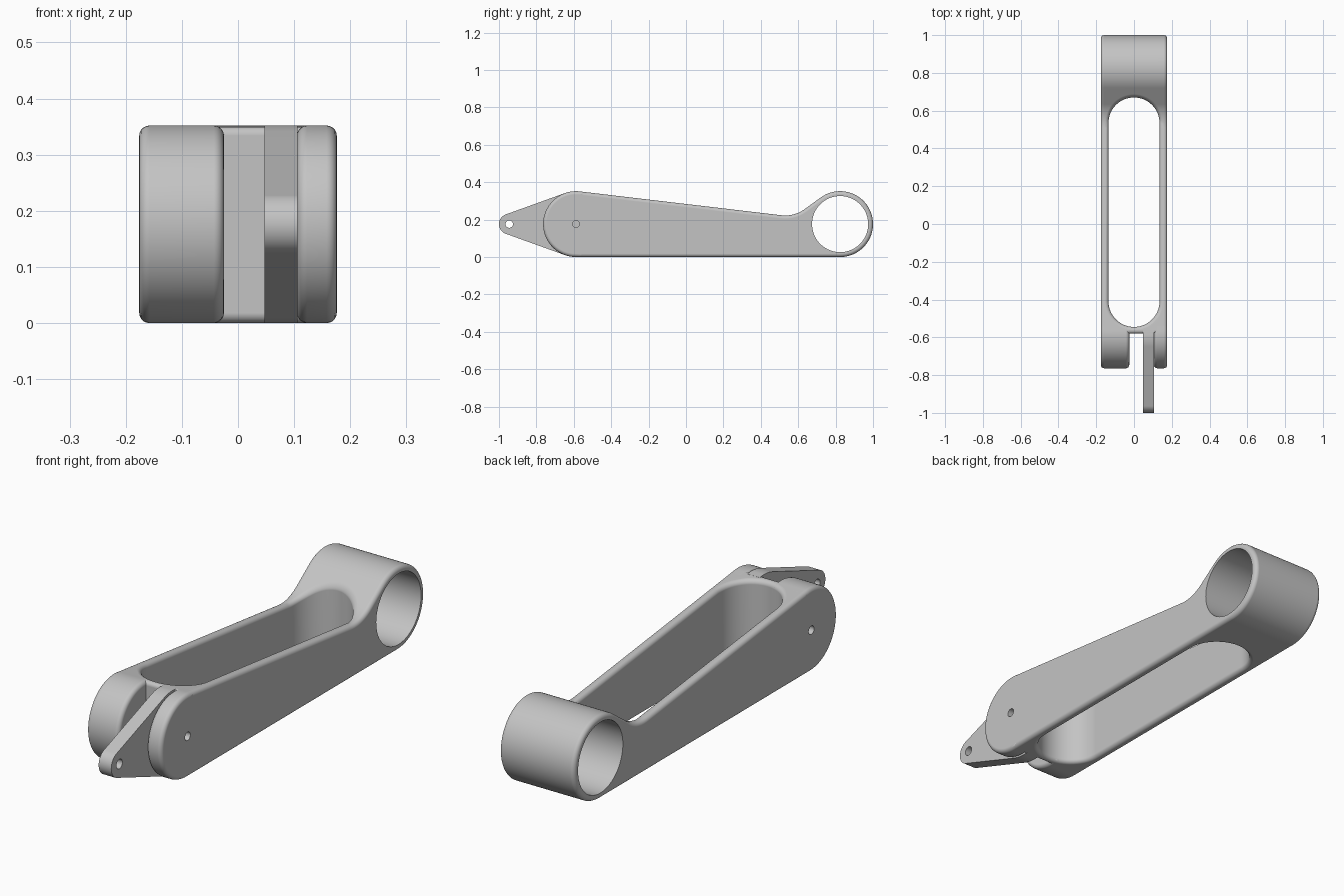
import bpy, bmesh
from math import sin, cos, radians, pi

cube = bpy.data.objects.get("Cube")
if cube:
    bpy.data.objects.remove(cube, do_unlink=True)

HALF = 0.176      # half width, and radius of both rounded ends
ROUND = 0.018     # edge rounding
PIVOT, RING, TIP = -0.588, 0.824, -0.945   # axis positions along y

metal = bpy.data.materials.new("grey metal")
metal.use_nodes = True
grey = (0.55, 0.55, 0.55, 1)
metal.diffuse_color = grey
metal.node_tree.nodes["Principled BSDF"].inputs["Base Color"].default_value = grey


def arc(y, z, r, a, b, n):
    angles = [radians(a + (b - a) * i / n) for i in range(n + 1)]
    return [(y + r * cos(t), z + r * sin(t)) for t in angles]


def finish(name, bm):
    bmesh.ops.recalc_face_normals(bm, faces=bm.faces)
    mesh = bpy.data.meshes.new(name)
    bm.to_mesh(mesh)
    bm.free()
    obj = bpy.data.objects.new(name, mesh)
    mesh.materials.append(metal)
    bpy.context.collection.objects.link(obj)
    return obj


def prism(name, profile, x0, x1, rounding=0, floor=None):
    """Extrude a y-z profile along x, rounding its rims and the end at y = floor."""
    bm = bmesh.new()
    face = bm.faces.new([bm.verts.new((x0, y, z)) for y, z in profile])
    new = bmesh.ops.extrude_face_region(bm, geom=[face])["geom"]
    bmesh.ops.translate(bm, vec=(x1 - x0, 0, 0),
                        verts=[v for v in new if isinstance(v, bmesh.types.BMVert)])
    if rounding:
        def wanted(e):
            a, b = e.verts[0].co, e.verts[1].co
            on_floor = floor is not None and max(abs(a.y - floor), abs(b.y - floor)) < 1e-4
            return abs(a.x - b.x) < 1e-4 or on_floor
        bmesh.ops.bevel(bm, geom=[e for e in bm.edges if wanted(e)], offset=rounding,
                        offset_type='OFFSET', segments=5, profile=0.5,
                        affect='EDGES', clamp_overlap=False)
    return finish(name, bm)


def cut(obj, cutters):
    bpy.context.view_layer.objects.active = obj
    for c in cutters:
        mod = obj.modifiers.new("cut", 'BOOLEAN')
        mod.operation, mod.solver, mod.object = 'DIFFERENCE', 'EXACT', c
        bpy.ops.object.modifier_apply(modifier=mod.name)


# Side outline of the arm: ring end, concave neck, sloping top
FLOOR = -0.58
ring_arc = arc(RING, HALF, HALF, -90, 126, 60)
neck = arc(0.5305, 0.398, HALF, 306, 263, 14)
top_line = [ring_arc[-1]] + neck + [(FLOOR, 2 * HALF)]
arm_outline = [(FLOOR, 0)] + ring_arc + neck + [(FLOOR, 2 * HALF)]


def top_height(y):
    for (ya, za), (yb, zb) in zip(top_line, top_line[1:]):
        if yb <= y <= ya:
            return za + (zb - za) * (y - ya) / (yb - ya)
    return top_line[-1][1]


# Long opening cutter: stadium rings whose flared ends round the opening's rims
def window_cutter():
    bm = bmesh.new()
    steps = [radians(15 * i) for i in range(7)]
    flare = [(ROUND * (1 - cos(t)), ROUND * (1 - sin(t))) for t in steps]
    flare.append((ROUND, -0.15))
    levels = [(o, d, False) for o, d in reversed(flare)] + [(o, d, True) for o, d in flare]
    rings = []
    for offset, depth, upper in levels:
        r = 0.135 + offset
        outline = arc(0, 0.535, r, 0, 180, 32) + arc(0, -0.41, r, 180, 360, 32)
        rings.append([bm.verts.new((x, y, top_height(y) - depth if upper else depth))
                      for x, y in outline])
    n = len(rings[0])
    for low, high in zip(rings, rings[1:]):
        for i in range(n):
            j = (i + 1) % n
            bm.faces.new((low[i], low[j], high[j], high[i]))
    bm.faces.new(rings[0])
    bm.faces.new(rings[-1])
    return finish("window_cutter", bm)


def bore(name, y, r, x0, x1, n):
    return prism(name, arc(y, HALF, r, 0, 360 - 360 / n, n - 1), x0, x1)


window = window_cutter()
ring_bore = bore("ring_bore", RING, 0.15, -0.3, 0.3, 80)
tip_bore = bore("tip_bore", TIP, 0.02, -0.3, 0.3, 24)
pin_bores = [bore("pin_bore", PIVOT, 0.018, s * 0.126, s * 0.3, 24) for s in (-1, 1)]

# Arm body
arm = prism("arm_body", arm_outline, -HALF, HALF, ROUND, FLOOR)
cut(arm, [window, ring_bore] + pin_bores)

# Fork cheeks
back = -0.54
cheek_outline = ([(back, top_height(back))] + arc(PIVOT, HALF, HALF, 83, 270, 50)
                 + [(back, 0)])
left = prism("left_cheek", cheek_outline, 0.105, HALF, ROUND)
cut(left, [window, pin_bores[1]])
right = prism("right_cheek", cheek_outline, -HALF, -0.025, ROUND)
cut(right, [window, pin_bores[0]])

# Tapered lug with a small hole at its tip
lug_outline = ([(-0.56, 2 * HALF - 0.002)] + arc(PIVOT, HALF, HALF, 90, 109.8, 5)
               + arc(TIP, HALF, 0.055, 109.8, 250.2, 24)
               + arc(PIVOT, HALF, HALF, 250.2, 270, 5) + [(-0.56, 0)])
lug = prism("lug", lug_outline, 0.047, 0.106)
cut(lug, [tip_bore])

for cutter in [window, ring_bore, tip_bore] + pin_bores:
    bpy.data.objects.remove(cutter, do_unlink=True)

# Smooth shading with crisp edges
for obj in (arm, left, right, lug):
    bpy.ops.object.select_all(action='DESELECT')
    obj.select_set(True)
    bpy.context.view_layer.objects.active = obj
    bpy.ops.object.shade_smooth_by_angle(angle=pi / 6)
    weighted = obj.modifiers.new("even_normals", 'WEIGHTED_NORMAL')
    weighted.keep_sharp = True
